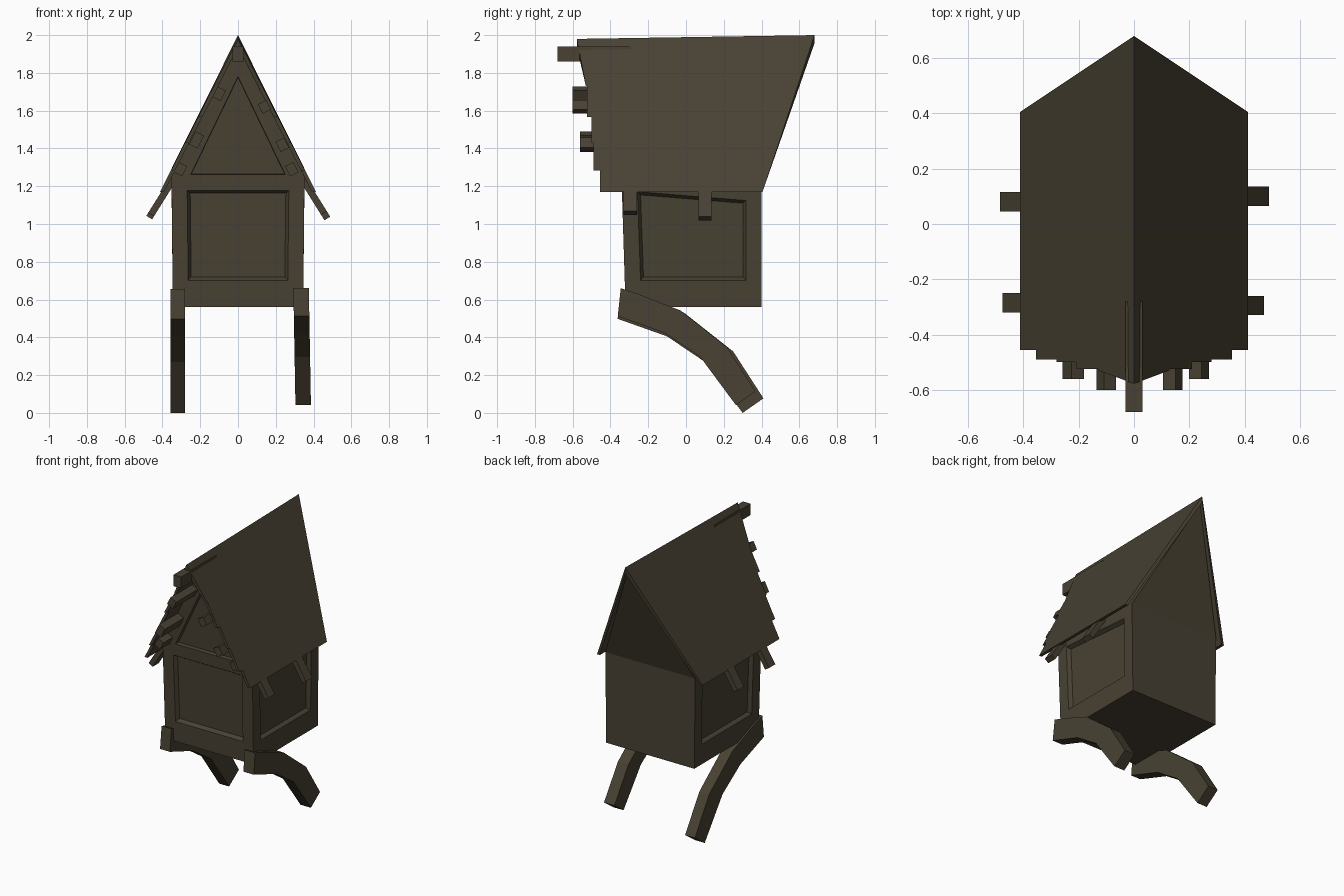
import bpy, bmesh, math
from mathutils import Vector, Matrix

if "Cube" in bpy.data.objects:
    bpy.data.objects.remove(bpy.data.objects["Cube"])

wood = bpy.data.materials.new("dark weathered wood")
wood.diffuse_color = (0.065, 0.053, 0.033, 1)
wood.use_nodes = True
wood.node_tree.nodes["Principled BSDF"].inputs["Base Color"].default_value = wood.diffuse_color


def finish(name, bm):
    bmesh.ops.recalc_face_normals(bm, faces=bm.faces[:])
    me = bpy.data.meshes.new(name)
    bm.to_mesh(me)
    bm.free()
    me.materials.append(wood)
    ob = bpy.data.objects.new(name, me)
    bpy.context.collection.objects.link(ob)
    return ob


def box(name, centre, size, angle=0.0):
    """Box turned about the y axis."""
    bm = bmesh.new()
    m = Matrix.Translation(centre) @ Matrix.Rotation(angle, 4, 'Y') @ Matrix.Diagonal((*size, 1))
    bmesh.ops.create_cube(bm, size=1, matrix=m)
    return finish(name, bm)


def loft(name, ring_a, ring_b):
    """Closed solid between two matching outlines."""
    bm = bmesh.new()
    a = [bm.verts.new(p) for p in ring_a]
    b = [bm.verts.new(p) for p in ring_b]
    n = len(a)
    bm.faces.new(a)
    bm.faces.new(b[::-1])
    for i in range(n):
        j = (i + 1) % n
        bm.faces.new((a[i], b[i], b[j], a[j]))
    return finish(name, bm)


# house body: walls with the gables, rear gable leaning out under the roof
bm = bmesh.new()
f = [bm.verts.new(p) for p in ((-.345, -.32, .56), (.345, -.32, .56), (.352, -.342, 1.26),
                               (0, -.365, 1.95), (-.352, -.342, 1.26))]
b = [bm.verts.new(p) for p in ((-.345, .4, .56), (.345, .4, .56), (.352, .4, 1.2),
                               (0, .66, 1.95), (-.352, .4, 1.2))]
front = bm.faces.new((f[0], f[1], f[2], f[4]))
gable = bm.faces.new((f[4], f[2], f[3]))
bm.faces.new((b[1], b[0], b[4], b[2]))
bm.faces.new((b[2], b[4], b[3]))
sides = []
for i in range(5):
    j = (i + 1) % 5
    face = bm.faces.new((f[i], b[i], b[j], f[j]))
    if i in (1, 4):
        sides.append(face)
bmesh.ops.recalc_face_normals(bm, faces=bm.faces[:])
# recessed panels on the front and both sides
for panel in [front] + sides:
    bmesh.ops.inset_individual(bm, faces=[panel], thickness=.082, use_even_offset=True)
    for v in panel.verts:
        if v.co.z < .9:
            v.co.z += .06
    bmesh.ops.inset_individual(bm, faces=[panel], thickness=.016, depth=-.025, use_even_offset=True)
# recessed front gable
bmesh.ops.inset_individual(bm, faces=[gable], thickness=.002, depth=0, use_even_offset=True)
for v, p in zip(sorted(gable.verts, key=lambda v: (v.co.z > 1.5, v.co.x)),
                ((-.25, -.342, 1.262), (.25, -.342, 1.262), (0, -.36, 1.78))):
    v.co = p
bmesh.ops.inset_individual(bm, faces=[gable], thickness=.002, depth=-.03, use_even_offset=True)
finish("house_body", bm)

# roof slopes with stepped plank ends along the front
steps = [(0, -.578), (.31, -.53), (.31, -.525), (.51, -.525), (.51, -.50), (.68, -.50),
         (.68, -.49), (.86, -.49), (.86, -.456), (1, -.456)]
outline = steps + [(1, .405), (0, .68)]
for side, name in ((-1, "roof_left"), (1, "roof_right")):
    top, under = [], []
    for s, y in outline:
        z = 2 - .83 * s - .016 * (.68 - y) * (1 - s)
        top.append((side * .413 * s, y, z))
        under.append((0, y, z - .044) if s == 0 else (side * (.413 * s - .022), y, z))
    loft(name, top, under)

# roof beams poking out of the front gable
box("ridge_beam", (0, -.48, 1.9), (.06, .40, .08))
slope = math.atan2(.83, .413)
for i, (x, z, y, w) in enumerate(((-.10, 1.69, -.60, .06), (.14, 1.62, -.60, .055),
                                  (-.22, 1.445, -.56, .075), (.235, 1.42, -.56, .06),
                                  (-.305, 1.29, -.45, .06), (.285, 1.29, -.45, .06))):
    box(f"purlin_{i}", (x, (y - .28) / 2, z), (w, -.28 - y, .05), slope if x > 0 else -slope)

# rafter tails under the eaves
for i, (side, y, end) in enumerate(((-1, -.285, .46), (-1, .08, .47), (1, -.295, .455), (1, .1, .473))):
    a, e = Vector((side * .31, y, 1.29)), Vector((side * end, y, 1.05 - (end - .46) * 1.6))
    d = e - a
    box(f"rafter_tail_{i}", (a + e) / 2, (d.length, .07, .036), math.atan2(-d.z, d.x))

# curved support legs
curve = [(-.345, .66), (-.24, .625), (-.01, .535), (.25, .33), (.41, .082),
         (.30, .005), (.10, .275), (-.1, .41), (-.362, .503)]
for name, x0, x1, lean, k in (("left_leg", -.357, -.28, 0, 1), ("right_leg", .293, .375, .017, .945)):
    rings = []
    for x in (x0, x1):
        rings.append([(x + lean * (.66 - z), -.35 + (y + .35) * k, .66 + (z - .66) * k - (0.005 if k == 1 else 0))
                      for y, z in curve])
    loft(name, *rings)
